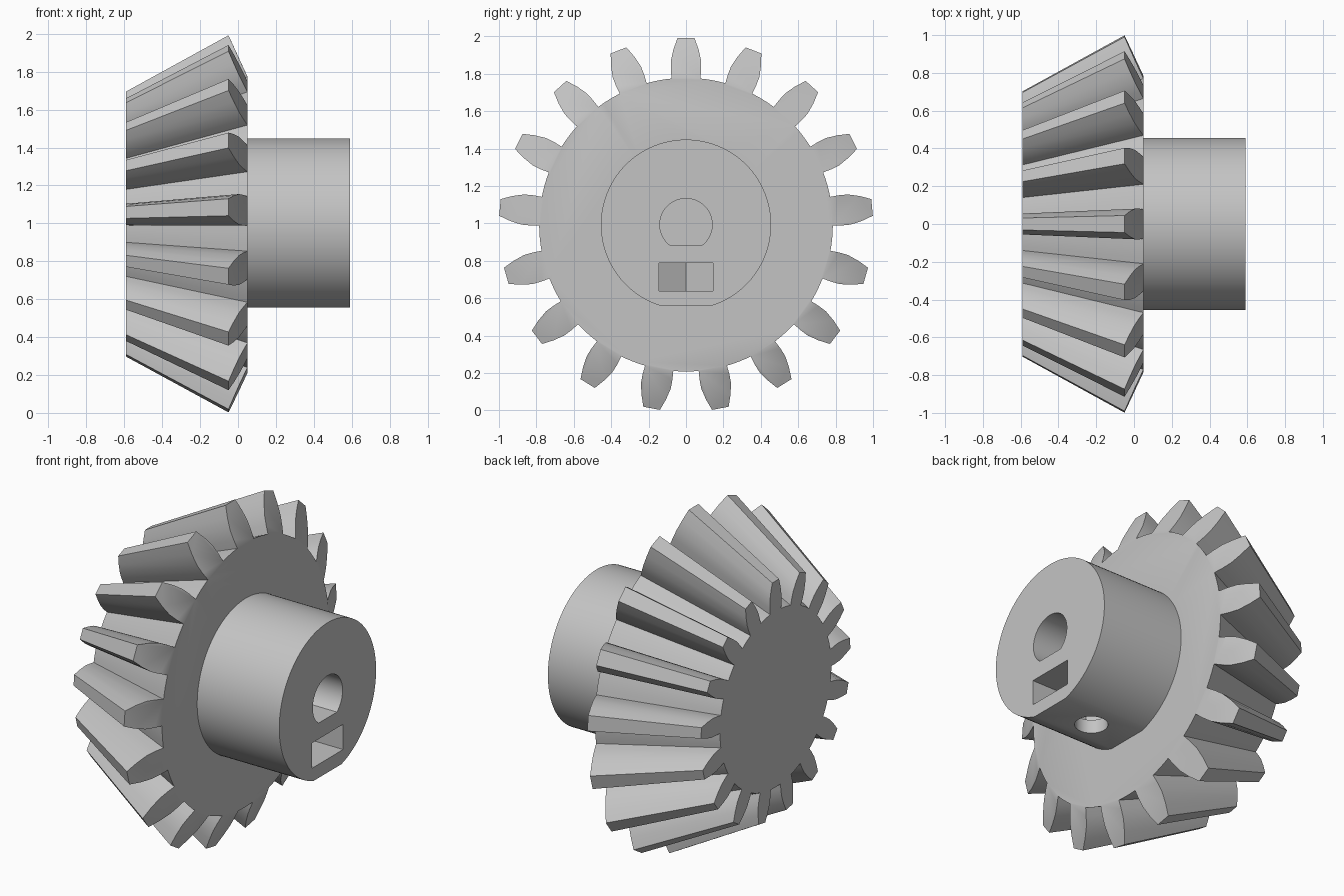
import bpy, bmesh
from math import sin, cos, asin, sqrt, pi, radians

if "Cube" in bpy.data.objects:
    bpy.data.objects.remove(bpy.data.objects["Cube"])

CZ = 0.993                      # height of the gear axis
APEX, FRONT, BACK = -1.87, -0.59, 0.05
TEETH, ROOT, TIP = 17, 0.785, 1.0
PROFILE = [(ROOT, 0.077), (0.83, 0.081), (0.88, 0.081), (0.94, 0.067), (TIP, 0.045)]

grey = bpy.data.materials.new("plain_grey")
grey.use_nodes = True
colour = (0.55, 0.55, 0.55, 1)
grey.diffuse_color = colour
grey.node_tree.nodes["Principled BSDF"].inputs["Base Color"].default_value = colour


def finish(bm, name):
    bmesh.ops.recalc_face_normals(bm, faces=bm.faces)
    mesh = bpy.data.meshes.new(name)
    bm.to_mesh(mesh)
    bm.free()
    mesh.materials.append(grey)
    ob = bpy.data.objects.new(name, mesh)
    bpy.context.collection.objects.link(ob)
    ob.location.z = CZ
    return ob


def prism(name, outline, a, b, axis):
    """Extrude a 2D outline between a and b along the x or z axis."""
    place = (lambda p, h: (h, *p)) if axis == "x" else (lambda p, h: (*p, h))
    bm = bmesh.new()
    ends = [[bm.verts.new(place(p, h)) for p in outline] for h in (a, b)]
    for end in ends:
        bm.faces.new(end)
    for i in range(len(outline)):
        bm.faces.new((ends[0][i - 1], ends[0][i], ends[1][i], ends[1][i - 1]))
    return finish(bm, name)


def circle(r, n, cx=0.0):
    return [(cx + r * cos(2 * pi * i / n), r * sin(2 * pi * i / n)) for i in range(n)]


def d_shape(r, flat, n=96):
    """Circle with its lower side cut off at the given height."""
    start = asin(flat / r)
    sweep = pi - 2 * start
    return [(r * cos(start + sweep * i / n), r * sin(start + sweep * i / n))
            for i in range(n + 1)]


def build_gear():
    """Conical gear: tooth outline on the back cone, drawn in towards the apex."""
    bm = bmesh.new()
    back, front, disc = [], [], []

    def add(r, angle):
        x = BACK - 0.1 * (r - ROOT) / (TIP - ROOT)
        k = (FRONT - APEX) / (x - APEX)
        y, z = r * sin(angle), r * cos(angle)
        back.append(bm.verts.new((x, y, z)))
        front.append(bm.verts.new((FRONT, y * k, z * k)))
        return back[-1]

    pitch = 2 * pi / TEETH
    half = asin(PROFILE[0][1] / ROOT)
    for t in range(TEETH):
        mid = t * pitch
        left = [add(r, mid - asin(w / r)) for r, w in PROFILE]
        right = [add(r, mid + asin(w / r)) for r, w in reversed(PROFILE)]
        bm.faces.new(left + right)
        gap = [add(ROOT, mid + half + (pitch - 2 * half) * s / 4) for s in (1, 2, 3)]
        disc += [left[0], right[-1], *gap]
    for i in range(len(back)):
        bm.faces.new((back[i - 1], back[i], front[i], front[i - 1]))
    bm.faces.new(front)
    bm.faces.new(disc)
    return finish(bm, "bevel_gear")


gear = build_gear()

# Hub with a flat underside
hub = prism("hub", d_shape(0.455, -0.436), 0.0, 0.59, "x")

# Cutters: shaft bore, nut pocket with a pointed floor, set screw hole
bore = prism("bore_cutter", d_shape(0.14, -0.11, 48), -0.4, 0.7, "x")
w, nut_x = 0.145, 0.30
side = w * 2 / sqrt(3)
pocket = prism("nut_pocket_cutter",
               [(0.7, -w), (0.7, w), (nut_x - side / 2, w), (nut_x - side, 0),
                (nut_x - side / 2, -w)], -0.355, -0.205, "z")
screw = prism("screw_hole_cutter", circle(0.09, 40, nut_x), -0.6, -0.05, "z")

for other, op in ((hub, "UNION"), (bore, "DIFFERENCE"),
                  (pocket, "DIFFERENCE"), (screw, "DIFFERENCE")):
    mod = gear.modifiers.new(other.name, "BOOLEAN")
    mod.operation, mod.object, mod.solver = op, other, "EXACT"

# Bake the cuts, drop the helpers and shade
bpy.ops.object.select_all(action="DESELECT")
bpy.context.view_layer.objects.active = gear
gear.select_set(True)
for mod in list(gear.modifiers):
    bpy.ops.object.modifier_apply(modifier=mod.name)
for helper in (hub, bore, pocket, screw):
    bpy.data.objects.remove(helper)
bpy.ops.object.shade_smooth_by_angle(angle=radians(30))
